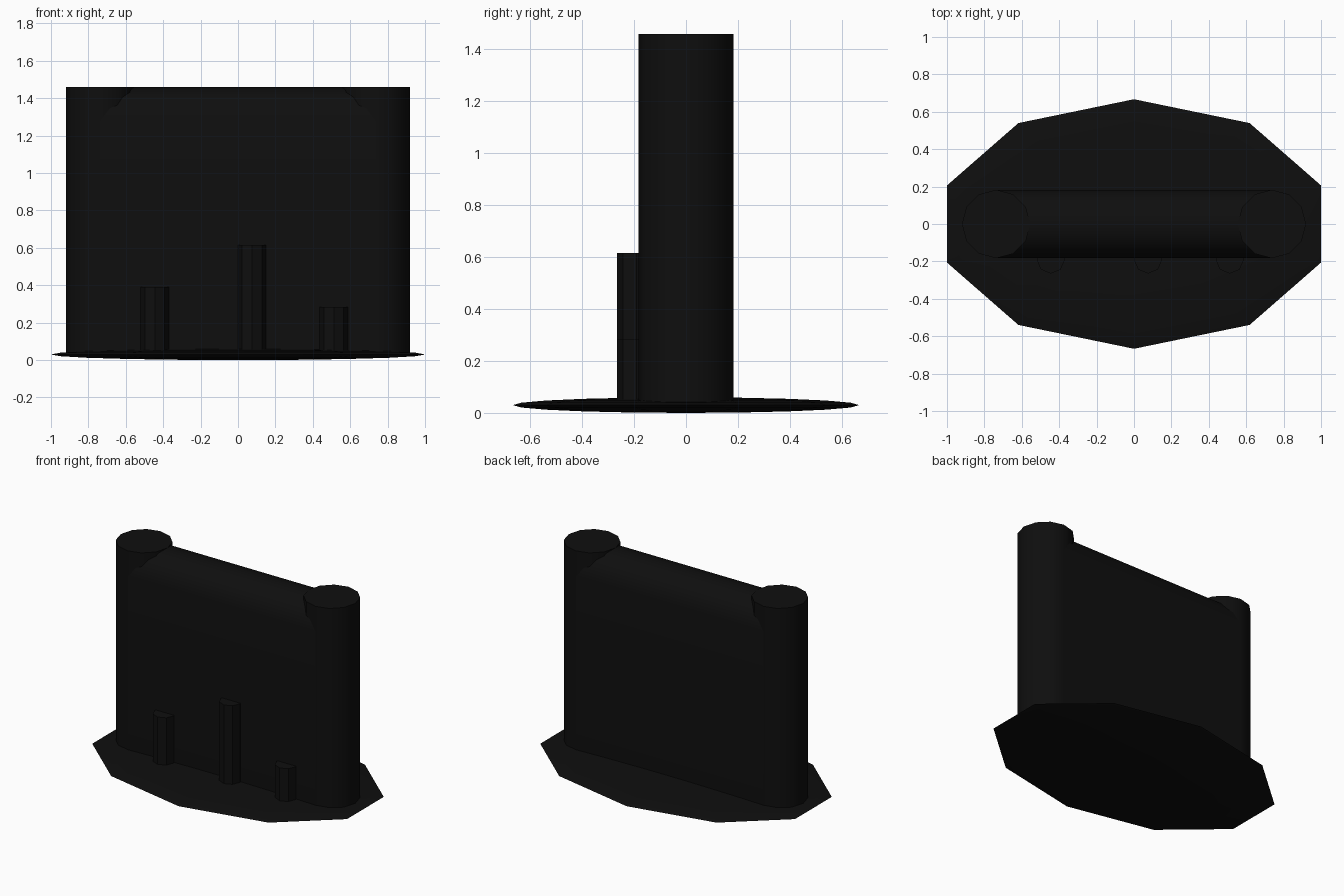
import bpy, bmesh, math

if "Cube" in bpy.data.objects:
    bpy.data.objects.remove(bpy.data.objects["Cube"])

black = bpy.data.materials.new("matte black")
black.diffuse_color = (0.0045, 0.0045, 0.0045, 1)
black.use_nodes = True
black.node_tree.nodes["Principled BSDF"].inputs["Base Color"].default_value = black.diffuse_color

R, TOP, FLOOR, TX = 0.183, 1.46, 0.03, 0.737


def finish(name, smooth=40):
    ob = bpy.context.object
    ob.name = name
    ob.data.materials.append(black)
    if smooth:
        bpy.ops.object.shade_smooth_by_angle(angle=math.radians(smooth))
    return ob


def post(name, x, y, r, top, sides):
    bpy.ops.mesh.primitive_cylinder_add(vertices=sides, radius=r, depth=top - FLOOR,
                                        location=(x, y, (top + FLOOR) / 2))
    return finish(name, 50 if sides > 8 else 0)


# squashed ten-sided base
bpy.ops.mesh.primitive_uv_sphere_add(segments=10, ring_count=10, radius=1, location=(0, 0, 0.03))
bpy.context.object.scale = (1.0515, 0.667, 0.03)
bpy.ops.object.transform_apply(location=False, rotation=False, scale=True)
finish("base", 30)

# end towers
for side, s in (("left", -1), ("right", 1)):
    post(side + "_tower", s * TX, 0, R, TOP, 12)

# wall with a rounded top, extruded along x between the towers
N = 8
profile = [(R, FLOOR)] + [(R * math.cos(math.pi * i / N), TOP - R + R * math.sin(math.pi * i / N))
                          for i in range(N + 1)] + [(-R, FLOOR)]
bm = bmesh.new()
face = bm.faces.new([bm.verts.new((-TX, y, z)) for y, z in profile])
ext = bmesh.ops.extrude_face_region(bm, geom=[face])
bmesh.ops.translate(bm, vec=(2 * TX, 0, 0),
                    verts=[v for v in ext["geom"] if isinstance(v, bmesh.types.BMVert)])
bmesh.ops.recalc_face_normals(bm, faces=bm.faces)
mesh = bpy.data.meshes.new("wall")
bm.to_mesh(mesh)
bm.free()
wall = bpy.data.objects.new("wall", mesh)
bpy.context.collection.objects.link(wall)
bpy.ops.object.select_all(action='DESELECT')
wall.select_set(True)
bpy.context.view_layer.objects.active = wall
finish("wall")

# three short posts against the front of the wall
for name, x, top in (("left_post", -0.445, 0.39), ("middle_post", 0.075, 0.615),
                     ("right_post", 0.512, 0.285)):
    post(name, x, -0.19, 0.075, top, 8)
